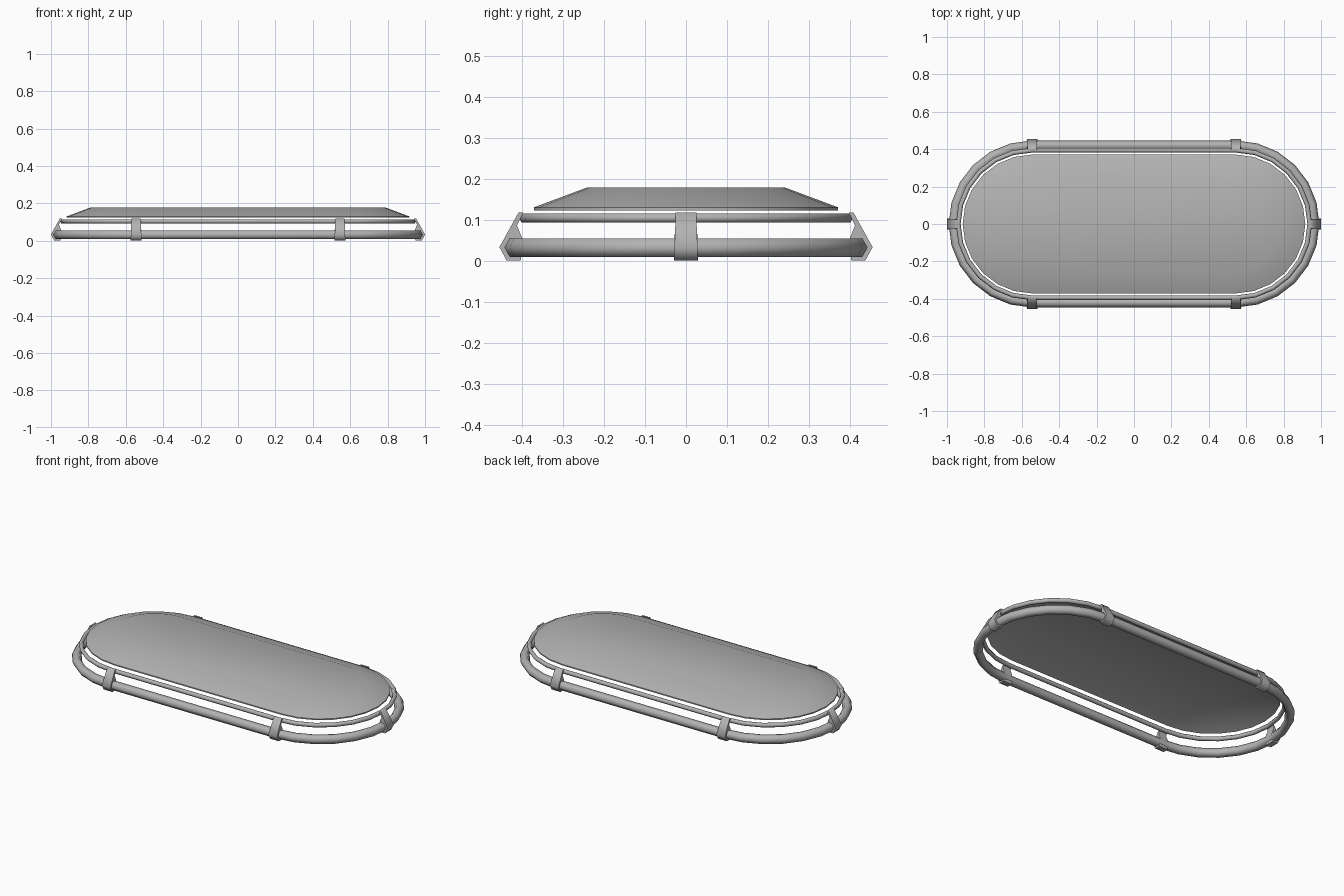
import bpy, bmesh
from math import sin, cos, pi

if "Cube" in bpy.data.objects:
    bpy.data.objects.remove(bpy.data.objects["Cube"])

HALF = 0.545   # half length of the straight sides
SEG = 12       # segments per rounded end

# Dark grey finish shared by all parts
GREY = bpy.data.materials.new("dark_grey")
GREY.diffuse_color = (0.45, 0.45, 0.45, 1)
GREY.use_nodes = True
GREY.node_tree.nodes["Principled BSDF"].inputs["Base Color"].default_value = GREY.diffuse_color


def stadium(r, z):
    """Oval outline with two straight sides."""
    pts = []
    for cx, start in ((HALF, -pi / 2), (-HALF, pi / 2)):
        for i in range(SEG + 1):
            a = start + pi * i / SEG
            pts.append((cx + r * cos(a), r * sin(a), z))
    return pts


def finish(name, bm, angle):
    bmesh.ops.recalc_face_normals(bm, faces=bm.faces)
    me = bpy.data.meshes.new(name)
    bm.to_mesh(me)
    bm.free()
    me.materials.append(GREY)
    ob = bpy.data.objects.new(name, me)
    bpy.context.collection.objects.link(ob)
    bpy.ops.object.select_all(action='DESELECT')
    ob.select_set(True)
    bpy.context.view_layer.objects.active = ob
    bpy.ops.object.shade_smooth_by_angle(angle=angle)
    return ob


def loft(name, profile, closed, angle):
    """Sweep a (radius, z) profile round the oval."""
    bm = bmesh.new()
    rings = [[bm.verts.new(p) for p in stadium(r, z)] for r, z in profile]
    pairs = list(zip(rings, rings[1:]))
    if closed:
        pairs.append((rings[-1], rings[0]))
    else:
        bm.faces.new(rings[0])
        bm.faces.new(rings[-1])
    n = len(rings[0])
    for a, b in pairs:
        for i in range(n):
            j = (i + 1) % n
            bm.faces.new((a[i], a[j], b[j], b[i]))
    return finish(name, bm, angle)


def hexagon(r, z, size):
    return [(r + size * cos(k * pi / 3), z + size * sin(k * pi / 3)) for k in range(6)]


# Hexagonal rails
loft("lower_rail", hexagon(0.42, 0.032, 0.026), True, 1.1)
loft("upper_rail", hexagon(0.3945, 0.104, 0.0125), True, 1.1)

# Shallow dished cover, hollow underneath
loft("cover", [(0.24, 0.172), (0.371, 0.123), (0.371, 0.130), (0.24, 0.179)], False, 0.6)

# Clamps joining the rails: (outward distance, z, half width)
CLAMP = [(0.455, 0.033, 0.028), (0.437, 0.0, 0.029), (0.403, 0.0, 0.029),
         (0.400, 0.056, 0.028), (0.412, 0.086, 0.026), (0.397, 0.118, 0.025),
         (0.408, 0.118, 0.025)]


def clamp(name, cx, rot):
    bm = bmesh.new()
    sides = []
    for s in (-1, 1):
        ring = []
        for d, z, w in CLAMP:
            y = s * w
            ring.append(bm.verts.new((cx + d * cos(rot) - y * sin(rot),
                                      d * sin(rot) + y * cos(rot), z)))
        sides.append(ring)
        bm.faces.new(ring)
    a, b = sides
    for i in range(len(a)):
        j = (i + 1) % len(a)
        bm.faces.new((a[i], a[j], b[j], b[i]))
    finish(name, bm, 1.1)


for side, sx in (("right", 1), ("left", -1)):
    clamp("end_clamp_" + side, sx * HALF, 0 if sx > 0 else pi)
    clamp("back_clamp_" + side, sx * HALF, pi / 2)
    clamp("front_clamp_" + side, sx * HALF, -pi / 2)
